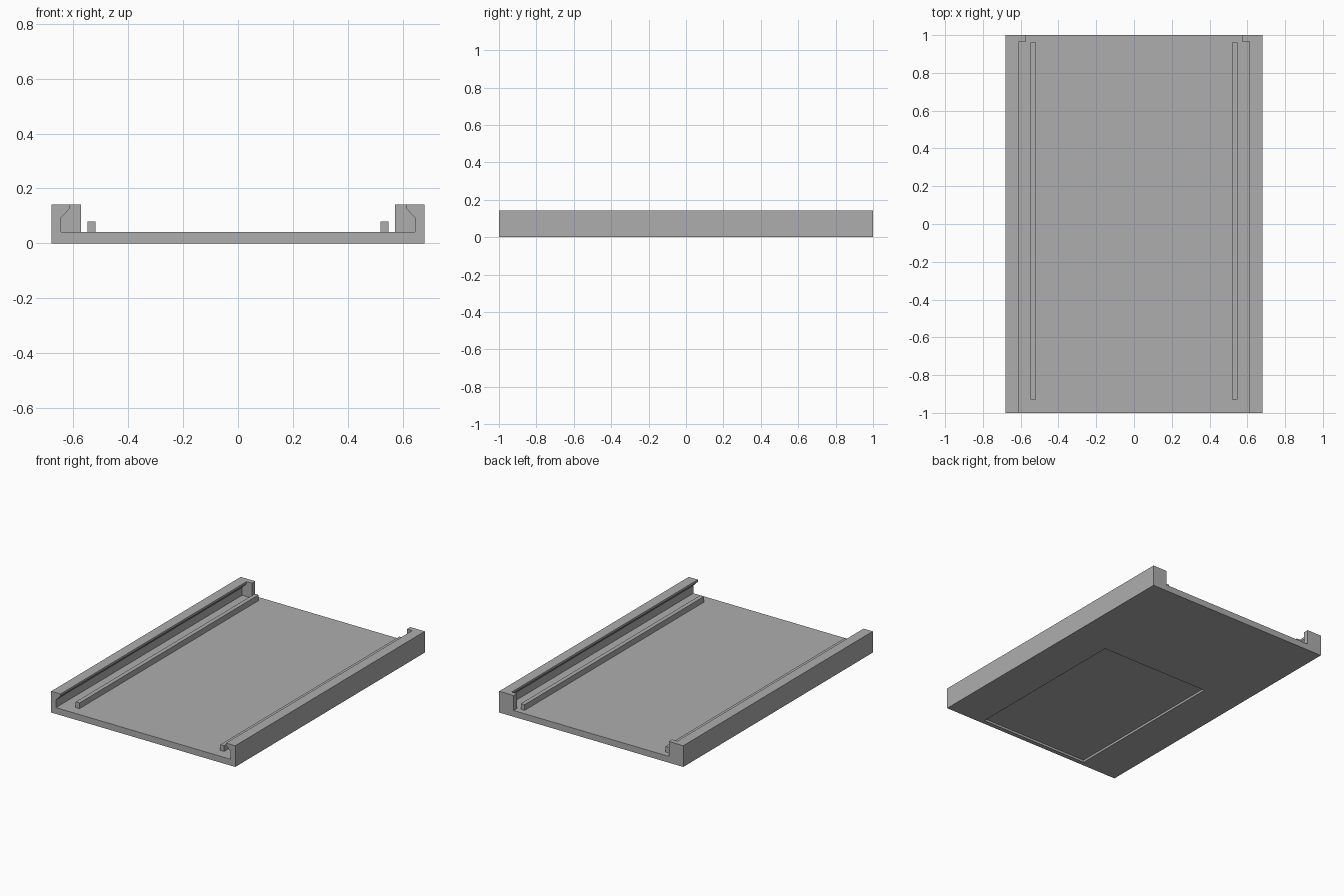
import bpy, bmesh

cube = bpy.data.objects.get("Cube")
if cube:
    bpy.data.objects.remove(cube, do_unlink=True)

grey = bpy.data.materials.new("plain_grey")
grey.use_nodes = True
colour = (0.42, 0.42, 0.42, 1)
grey.diffuse_color = colour
grey.node_tree.nodes["Principled BSDF"].inputs["Base Color"].default_value = colour

HALF_W, HALF_L = 0.68, 1.0
FLOOR, TOP = 0.042, 0.142
LIP, WALL = 0.612, 0.645      # inner edge of the lip, inner face of the wall
STOP_IN, STOP_Y = 0.573, 0.965


def extrude(name, profile, y0, y1):
    """Extrude an (x, z) outline along y."""
    bm = bmesh.new()
    face = bm.faces.new([bm.verts.new((x, y0, z)) for x, z in profile])
    new = bmesh.ops.extrude_face_region(bm, geom=[face])["geom"]
    verts = [v for v in new if isinstance(v, bmesh.types.BMVert)]
    bmesh.ops.translate(bm, verts=verts, vec=(0, y1 - y0, 0))
    bmesh.ops.recalc_face_normals(bm, faces=bm.faces)
    mesh = bpy.data.meshes.new(name)
    bm.to_mesh(mesh)
    bm.free()
    mesh.materials.append(grey)
    obj = bpy.data.objects.new(name, mesh)
    bpy.context.collection.objects.link(obj)
    return obj


def rect(x0, x1, z0, z1):
    return [(x0, z0), (x1, z0), (x1, z1), (x0, z1)]


# Tray: floor with two undercut side rails
undercut = [(LIP, TOP), (LIP, 0.128), (WALL, 0.094), (WALL, FLOOR)]
right_half = [(HALF_W, 0), (HALF_W, TOP)] + undercut
left_half = [(-x, z) for x, z in reversed(right_half)]
tray = extrude("tray", right_half + left_half, -HALF_L, HALF_L)

# Shallow rectangular recess in the underside
cutter = extrude("recess_cutter", rect(-0.403, 0.403, -0.1, 0.015), -0.97, 0.2)
cutter.hide_render = True
cut = tray.modifiers.new("recess", "BOOLEAN")
cut.operation = "DIFFERENCE"
cut.solver = "EXACT"
cut.object = cutter
bpy.context.view_layer.objects.active = tray
bpy.ops.object.modifier_apply(modifier=cut.name)
bpy.data.objects.remove(cutter, do_unlink=True)

# End stops closing the rail channels, and guide ribs on the floor
stop = undercut + [(STOP_IN, FLOOR), (STOP_IN, TOP)]
rib = rect(0.52, 0.548, FLOOR, 0.08)
for side, sign in (("left", 1), ("right", -1)):
    extrude(side + "_end_stop", [(sign * x, z) for x, z in stop], STOP_Y, HALF_L)
    extrude(side + "_guide_rib", [(sign * x, z) for x, z in rib], -0.93, 0.96)
